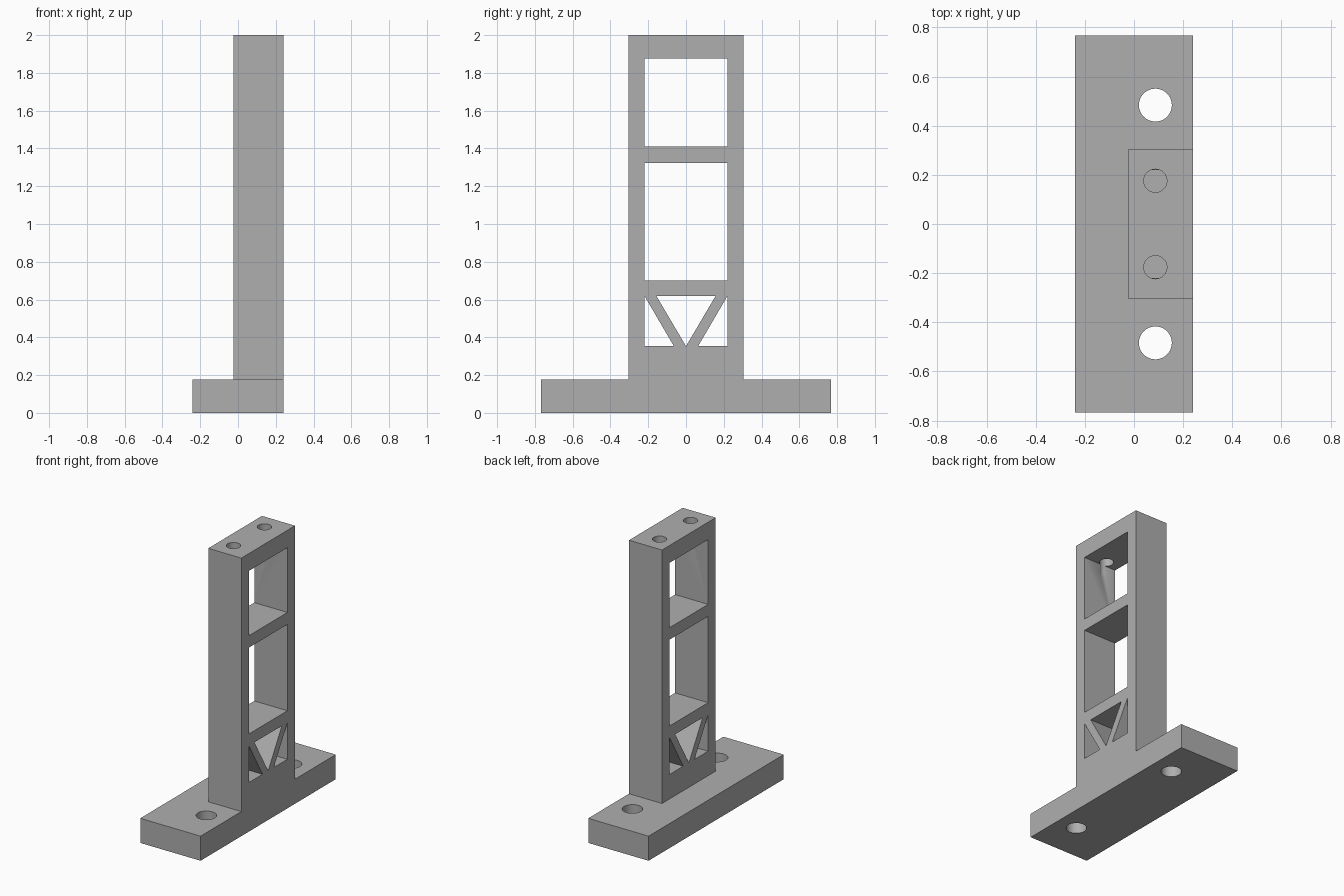
import bpy
import bmesh
from math import radians
from mathutils import Matrix, Vector

old = bpy.data.objects.get("Cube")
if old:
    bpy.data.objects.remove(old, do_unlink=True)

# Single flat grey
grey = bpy.data.materials.new("plain_grey")
grey.use_nodes = True
colour = (0.43, 0.43, 0.43, 1)
grey.diffuse_color = colour
grey.node_tree.nodes["Principled BSDF"].inputs["Base Color"].default_value = colour

# Shared dimensions
BACK, SIDE = -0.023, 0.24        # column faces along x
BASE_Y, BASE_TOP = 0.768, 0.177
COLUMN_Y, OPEN_Y = 0.305, 0.219  # half widths of column and openings
TRUSS_LOW, TRUSS_HIGH = 0.353, 0.618
HOLE_X = 0.087


def finish(name, bm):
    bmesh.ops.recalc_face_normals(bm, faces=bm.faces)
    mesh = bpy.data.meshes.new(name)
    bm.to_mesh(mesh)
    bm.free()
    mesh.materials.append(grey)
    obj = bpy.data.objects.new(name, mesh)
    bpy.context.collection.objects.link(obj)
    return obj


def prism(name, profile, x0, x1):
    """Extrude a (y, z) outline from x0 to x1."""
    bm = bmesh.new()
    face = bm.faces.new([bm.verts.new((x0, y, z)) for y, z in profile])
    new = bmesh.ops.extrude_face_region(bm, geom=[face])["geom"]
    verts = [v for v in new if isinstance(v, bmesh.types.BMVert)]
    bmesh.ops.translate(bm, verts=verts, vec=Vector((x1 - x0, 0, 0)))
    return finish(name, bm)


def rectangle(half, z0, z1):
    return [(-half, z0), (half, z0), (half, z1), (-half, z1)]


def drill(name, y, radius, z0, z1):
    bm = bmesh.new()
    bmesh.ops.create_cone(bm, cap_ends=True, segments=48, radius1=radius,
                          radius2=radius, depth=z1 - z0,
                          matrix=Matrix.Translation((HOLE_X, y, (z0 + z1) / 2)))
    return finish(name, bm)


def combine(target, tool, operation):
    tool.hide_render = True
    mod = target.modifiers.new(tool.name, "BOOLEAN")
    mod.operation = operation
    mod.solver = "EXACT"
    mod.object = tool
    bpy.context.view_layer.objects.active = target
    bpy.ops.object.modifier_apply(modifier=mod.name)
    bpy.data.objects.remove(tool, do_unlink=True)


# Upright frame: inverted T outline, full width of the column
stand = prism("upright_stand", [
    (-BASE_Y, 0), (BASE_Y, 0), (BASE_Y, BASE_TOP), (COLUMN_Y, BASE_TOP),
    (COLUMN_Y, 2), (-COLUMN_Y, 2), (-COLUMN_Y, BASE_TOP), (-BASE_Y, BASE_TOP),
], BACK, SIDE)

# Wider foot of the base plate
combine(stand, prism("base_plate", rectangle(BASE_Y, 0, BASE_TOP), -SIDE, SIDE), "UNION")

# Rectangular windows and the triangular truss openings
openings = [
    rectangle(OPEN_Y, 1.409, 1.875),
    rectangle(OPEN_Y, 0.702, 1.323),
    [(0, TRUSS_LOW), (0.156, TRUSS_HIGH), (-0.156, TRUSS_HIGH)],
]
for s in (-1, 1):
    openings.append([(s * OPEN_Y, TRUSS_LOW), (s * 0.064, TRUSS_LOW),
                     (s * OPEN_Y, TRUSS_HIGH)])
for outline in openings:
    combine(stand, prism("opening_cutter", outline, BACK - 0.1, SIDE + 0.1), "DIFFERENCE")

# Bolt holes through the base and smaller holes through the top bar
for s in (-1, 1):
    combine(stand, drill("base_hole_cutter", s * 0.484, 0.067, -0.1, 0.3), "DIFFERENCE")
    combine(stand, drill("top_hole_cutter", s * 0.176, 0.047, 1.8, 2.1), "DIFFERENCE")

# Smooth hole walls, crisp edges elsewhere
bpy.ops.object.select_all(action="DESELECT")
stand.select_set(True)
bpy.context.view_layer.objects.active = stand
bpy.ops.object.shade_smooth_by_angle(angle=radians(30))
